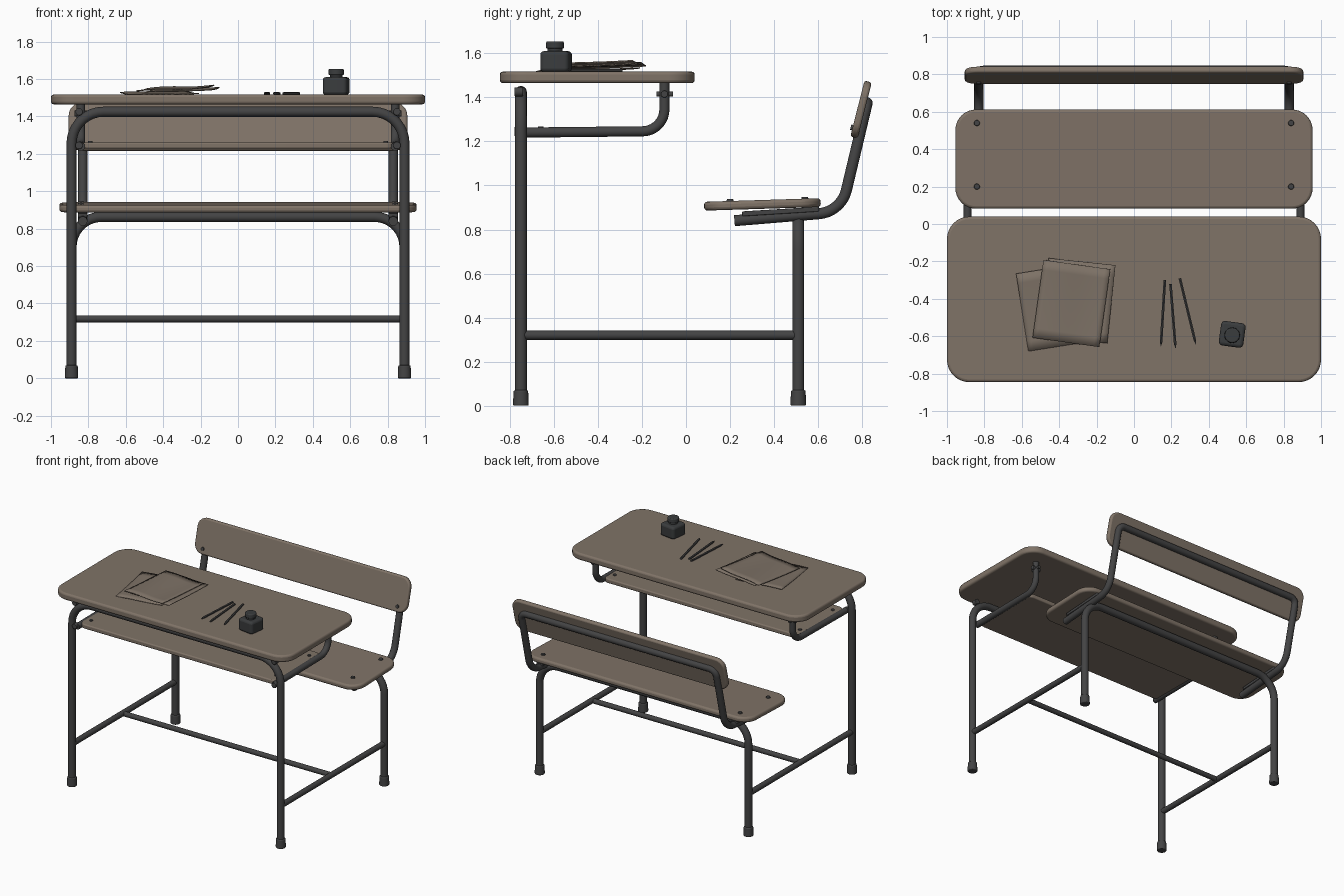
import bpy, bmesh, math
from mathutils import Vector, Matrix

if "Cube" in bpy.data.objects:
    bpy.data.objects.remove(bpy.data.objects["Cube"])


def material(name, rgb):
    m = bpy.data.materials.new(name)
    m.diffuse_color = (*rgb, 1)
    m.use_nodes = True
    m.node_tree.nodes["Principled BSDF"].inputs["Base Color"].default_value = m.diffuse_color
    return m


WOOD = material("worn wood", (0.215, 0.172, 0.136))
METAL = material("dark steel", (0.057, 0.057, 0.058))
PAPER = material("old paper", (0.205, 0.166, 0.132))
GLASS = material("ink glass", (0.042, 0.045, 0.047))


def finish(bm, name, mat, matrix=Matrix(), bevel=0.0):
    mesh = bpy.data.meshes.new(name)
    bmesh.ops.recalc_face_normals(bm, faces=bm.faces)
    bm.to_mesh(mesh)
    bm.free()
    ob = bpy.data.objects.new(name, mesh)
    bpy.context.collection.objects.link(ob)
    ob.matrix_world = matrix
    mesh.materials.append(mat)
    if bevel:
        b = ob.modifiers.new("soft edges", 'BEVEL')
        b.width, b.segments, b.limit_method = bevel, 3, 'ANGLE'
        b.angle_limit = math.radians(50)
    smooth(ob)
    return ob


def smooth(ob):
    bpy.ops.object.select_all(action='DESELECT')
    ob.select_set(True)
    bpy.context.view_layer.objects.active = ob
    bpy.ops.object.shade_smooth_by_angle(angle=math.radians(35))


def board(name, sx, sy, thick, radius, center, tilt=0.0, bevel=0.014, mat=WOOD, turn=0.0):
    """Rounded rectangular slab, tilted about x and turned about z."""
    bm = bmesh.new()
    verts = []
    for k, (cx, cy) in enumerate([(1, 1), (-1, 1), (-1, -1), (1, -1)]):
        for i in range(9):
            a = math.radians(90 * k + 90 * i / 8)
            verts.append(bm.verts.new((cx * (sx / 2 - radius) + radius * math.cos(a),
                                       cy * (sy / 2 - radius) + radius * math.sin(a), -thick / 2)))
    face = bm.faces.new(verts)
    ext = bmesh.ops.extrude_face_region(bm, geom=[face])["geom"]
    bmesh.ops.translate(bm, vec=(0, 0, thick), verts=[g for g in ext if isinstance(g, bmesh.types.BMVert)])
    m = Matrix.Translation(center) @ Matrix.Rotation(turn, 4, 'Z') @ Matrix.Rotation(tilt, 4, 'X')
    return finish(bm, name, mat, m, bevel)


def rounded_path(pts, radii):
    """Replace inner corners of a polyline with arcs."""
    pts = [Vector(p) for p in pts]
    out = [pts[0]]
    for i in range(1, len(pts) - 1):
        p, a, b = pts[i], (pts[i - 1] - pts[i]).normalized(), (pts[i + 1] - pts[i]).normalized()
        half, r = a.angle(b) / 2, radii[i - 1]
        c = p + (a + b).normalized() * (r / math.sin(half))
        s = (p + a * (r / math.tan(half)) - c).normalized()
        e = (p + b * (r / math.tan(half)) - c).normalized()
        out += [c + s.slerp(e, t / 9).normalized() * r for t in range(10)]
    return out + [pts[-1]]


def tube(name, pts, r, radii=(), mat=METAL):
    path = rounded_path(pts, radii)
    cu = bpy.data.curves.new(name, 'CURVE')
    cu.dimensions, cu.bevel_depth, cu.bevel_resolution, cu.use_fill_caps = '3D', r, 6, True
    sp = cu.splines.new('POLY')
    sp.points.add(len(path) - 1)
    for q, p in zip(sp.points, path):
        q.co = (*p, 1)
    ob = bpy.data.objects.new(name, cu)
    bpy.context.collection.objects.link(ob)
    cu.materials.append(mat)
    bpy.ops.object.select_all(action='DESELECT')
    ob.select_set(True)
    bpy.context.view_layer.objects.active = ob
    bpy.ops.object.convert(target='MESH')
    smooth(bpy.context.view_layer.objects.active)


def rod(name, a, b, r1, r2=None, mat=METAL, bevel=0.0, seg=20):
    a, b = Vector(a), Vector(b)
    bm = bmesh.new()
    bmesh.ops.create_cone(bm, cap_ends=True, segments=seg, radius1=r1, radius2=r1 if r2 is None else r2,
                          depth=(b - a).length)
    m = Matrix.Translation((a + b) / 2) @ (b - a).to_track_quat('Z', 'Y').to_matrix().to_4x4()
    return finish(bm, name, mat, m, bevel)


# Wooden boards
board("desk_top", 2.0, 0.885, 0.052, 0.12, (0, -0.403, 1.491))
board("shelf", 1.68, 0.56, 0.034, 0.05, (0, -0.46, 1.245), bevel=0.008)
board("seat", 1.91, 0.53, 0.040, 0.11, (0, 0.347, 0.914), tilt=math.radians(1.8))
LEAN = math.atan2(0.245, 0.062)
board("backrest", 1.81, 0.262, 0.034, 0.07, (0, 0.795, 1.345), tilt=LEAN, bevel=0.011)

# Leg frames: two upside-down U tubes
for name, y, top, bend in (("front", -0.75, 1.425, 0.17), ("back", 0.51, 0.863, 0.16)):
    tube(name + "_leg_frame", [(-0.89, y, 0.02), (-0.89, y, top), (0.89, y, top), (0.89, y, 0.02)],
         0.027, (bend, bend))
    for s in (-1, 1):
        rod(name + "_foot", (s * 0.89, y, 0), (s * 0.89, y, 0.07), 0.036, 0.033, bevel=0.006)

# Backrest tube running from under the seat, up and across
tube("backrest_frame",
     [(-0.83, 0.22, 0.840), (-0.83, 0.705, 0.880), (-0.83, 0.823, 1.375),
      (0.83, 0.823, 1.375), (0.83, 0.705, 0.880), (0.83, 0.22, 0.840)],
     0.025, (0.14, 0.05, 0.05, 0.14))

# Stretcher between the two sides
tube("middle_stretcher", [(-0.88, -0.13, 0.318), (0.88, -0.13, 0.318)], 0.019)

for s in (-1, 1):
    tube("side_stretcher", [(s * 0.89, -0.74, 0.32), (s * 0.89, 0.5, 0.32)], 0.021)
    # Shelf tube bends up to the desk underside
    tube("shelf_tube", [(s * 0.84, -0.76, 1.24), (s * 0.84, -0.098, 1.247), (s * 0.84, -0.098, 1.468)],
         0.023, (0.1,))
    # Seat supports and fixings
    board("seat_bracket", 0.05, 0.35, 0.022, 0.01, (s * 0.83, 0.43, 0.882), math.radians(3.5), 0.004, METAL)
    rod("shelf_clamp_bolt", (s * 0.805, -0.098, 1.415), (s * 0.875, -0.098, 1.415), 0.016, bevel=0.004)
    rod("desk_clamp_pin", (s * 0.84, -0.135, 1.415), (s * 0.84, -0.06, 1.415), 0.012)
    for z in (1.245, 1.425):
        rod("leg_bolt", (s * 0.85, -0.78, z), (s * 0.85, -0.74, z), 0.02, bevel=0.004)
    for y, z in ((0.2, 0.93), (0.54, 0.94)):
        rod("seat_screw", (s * 0.84, y, z - 0.01), (s * 0.84, y, z + 0.008), 0.018, 0.014)
    for y in (-0.66, -0.26):
        rod("shelf_screw", (s * 0.79, y, 1.25), (s * 0.79, y, 1.268), 0.016, 0.012)
    rod("backrest_screw", (s * 0.83, 0.748, 1.265), (s * 0.83, 0.775, 1.258), 0.012, 0.015)


def sheet(name, x, y, z, turn, lift, wave, thick):
    """Slightly curled stack of pages."""
    bm = bmesh.new()
    bmesh.ops.create_grid(bm, x_segments=12, y_segments=8, size=0.5)
    for v in bm.verts:
        u, w = v.co.x, v.co.y
        v.co = (u * 0.36, w * 0.42, lift * (u + 0.5) + wave * math.sin((u + 0.5) * 2 * math.pi)
                + 0.012 * (w + 0.5) ** 2)
    ob = finish(bm, name, PAPER, Matrix.Translation((x, y, z)) @ Matrix.Rotation(math.radians(turn), 4, 'Z'))
    so = ob.modifiers.new("page thickness", 'SOLIDIFY')
    so.thickness, so.offset = thick, 1


# Papers, pencils and ink bottle on the desk
sheet("loose_pages", -0.42, -0.445, 1.519, 9, 0.006, 0.002, 0.005)
sheet("lower_booklet", -0.30, -0.41, 1.528, -6, 0.012, 0.002, 0.006)
sheet("top_booklet", -0.335, -0.425, 1.540, -8, 0.018, 0.004, 0.006)

for x0, x1, y0, y1 in ((0.145, 0.165, -0.63, -0.30), (0.22, 0.195, -0.64, -0.32), (0.325, 0.245, -0.62, -0.29)):
    a, b = Vector((x0, y0, 1.523)), Vector((x1, y1, 1.523))
    tip = a + (a - b).normalized() * 0.025
    rod("pencil", a, b, 0.008, mat=METAL, seg=6)
    rod("pencil_tip", a, tip, 0.008, 0.001, METAL, seg=6)

board("ink_bottle", 0.132, 0.132, 0.094, 0.022, (0.525, -0.59, 1.563), 0, 0.016, GLASS, math.radians(-8))
rod("bottle_neck", (0.525, -0.595, 1.6), (0.525, -0.595, 1.63), 0.034, mat=GLASS)
rod("bottle_cap", (0.525, -0.595, 1.622), (0.525, -0.595, 1.654), 0.042, 0.04, GLASS, 0.006)
